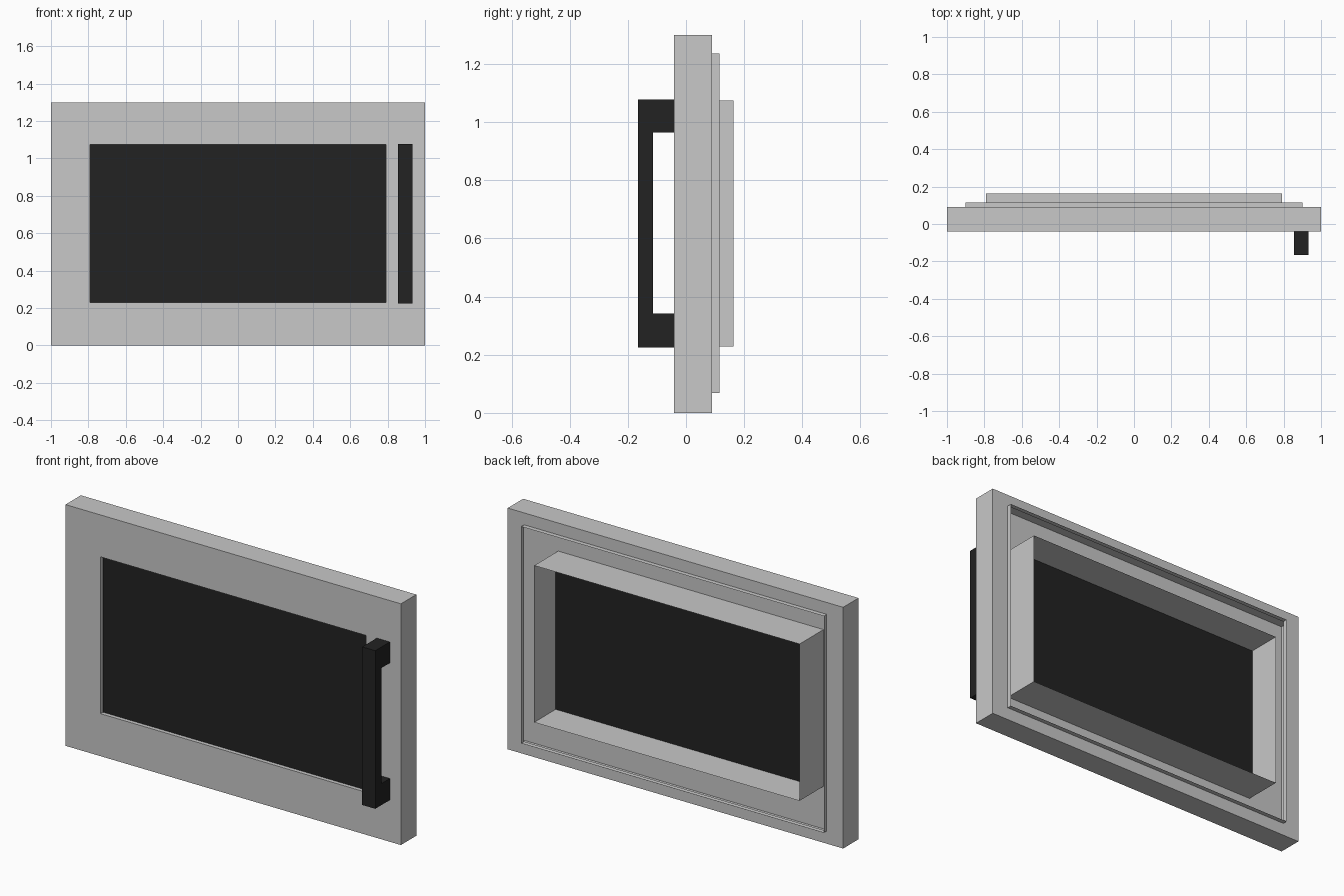
import bpy

if "Cube" in bpy.data.objects:
    bpy.data.objects.remove(bpy.data.objects["Cube"])

# Colours
def material(name, grey):
    m = bpy.data.materials.new(name)
    m.diffuse_color = (grey, grey, grey, 1)
    m.use_nodes = True
    m.node_tree.nodes["Principled BSDF"].inputs["Base Color"].default_value = m.diffuse_color
    return m

GREY = material("light grey", 0.578)
BLACK = material("black", 0.0159)


def add_object(name, verts, faces, mat):
    mesh = bpy.data.meshes.new(name)
    mesh.from_pydata(verts, [], faces)
    mesh.materials.append(mat)
    obj = bpy.data.objects.new(name, mesh)
    bpy.context.collection.objects.link(obj)
    return obj


def rect(half_x, z0, z1, y):
    """Upright rectangle, anticlockwise seen from the front."""
    return [(-half_x, y, z0), (half_x, y, z0), (half_x, y, z1), (-half_x, y, z1)]


def sheet(name, rects, mat):
    """Thin skin bridging a series of rectangles."""
    verts = [v for r in rects for v in r]
    faces = []
    for k in range(len(rects) - 1):
        a, b = 4 * k, 4 * k + 4
        for i in range(4):
            j = (i + 1) % 4
            faces.append((a + i, b + i, b + j, a + j))
    return add_object(name, verts, faces, mat)


FRONT, BACK = -0.041, 0.09
OUTER = (1.0, 0.0, 1.30)       # half width, bottom, top
RIM = (0.902, 0.068, 1.236)
WINDOW = (0.791, 0.229, 1.074)

# Hollow door frame: front face, four sides, open back flange
sheet("door_frame", [rect(*WINDOW, FRONT), rect(*OUTER, FRONT),
                     rect(*OUTER, BACK), rect(*RIM, BACK)], GREY)

# Thin raised lip round the opening at the back
sheet("back_lip", [rect(*RIM, BACK), rect(*RIM, 0.115)], GREY)

# Thin window surround running from the front face out of the back
sheet("window_surround", [rect(*WINDOW, 0.163), rect(*WINDOW, FRONT)], GREY)

# Dark pane set just behind the front face
add_object("window_pane", rect(*WINDOW, -0.02), [(0, 1, 2, 3)], BLACK)

# Handle: C-shaped side profile (y, z) extruded along x
profile = [(FRONT, 0.225), (-0.165, 0.225), (-0.165, 1.077), (FRONT, 1.077),
           (FRONT, 0.964), (-0.113, 0.964), (-0.113, 0.341), (FRONT, 0.341)]
n = len(profile)
verts = [(x, y, z) for x in (0.856, 0.934) for y, z in profile]
faces = [tuple(range(n)), tuple(reversed(range(n, 2 * n)))]
faces += [(i, i + n, (i + 1) % n + n, (i + 1) % n) for i in range(n)]
handle = add_object("handle", verts, faces, BLACK)

# Make the handle's normals point outwards
import bmesh
bm = bmesh.new()
bm.from_mesh(handle.data)
bmesh.ops.recalc_face_normals(bm, faces=bm.faces)
bm.to_mesh(handle.data)
bm.free()
